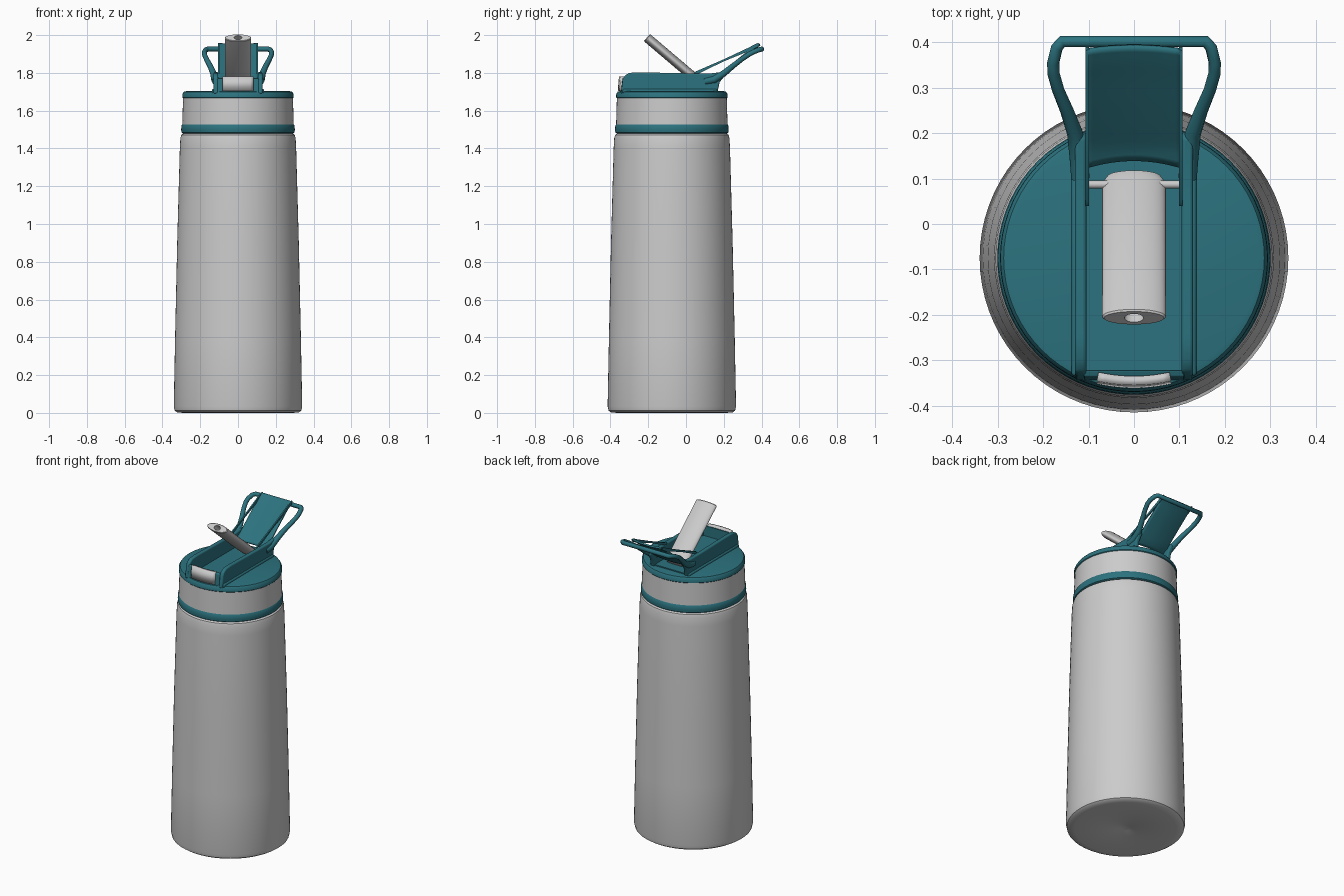
import bpy, bmesh, math
from mathutils import Vector, Matrix

if "Cube" in bpy.data.objects:
    bpy.data.objects.remove(bpy.data.objects["Cube"])

CY = -0.075  # bottle axis

teal = bpy.data.materials.new("teal")
teal.diffuse_color = (0.025, 0.17, 0.21, 1)
teal.use_nodes = True
teal.node_tree.nodes["Principled BSDF"].inputs["Base Color"].default_value = teal.diffuse_color


def finish(name, bm, mat=None, bevel=0, angle=35):
    bmesh.ops.recalc_face_normals(bm, faces=bm.faces)
    me = bpy.data.meshes.new(name)
    bm.to_mesh(me)
    bm.free()
    ob = bpy.data.objects.new(name, me)
    bpy.context.collection.objects.link(ob)
    if mat:
        me.materials.append(mat)
    if bevel:
        b = ob.modifiers.new("bevel", 'BEVEL')
        b.width, b.segments, b.limit_method = bevel, 3, 'ANGLE'
    bpy.ops.object.select_all(action='DESELECT')
    bpy.context.view_layer.objects.active = ob
    ob.select_set(True)
    bpy.ops.object.shade_smooth_by_angle(angle=math.radians(angle))
    return ob


def lathe(name, profile, mat=None, n=72):
    bm = bmesh.new()
    vs = [bm.verts.new((r, CY, z)) for r, z in profile]
    es = [bm.edges.new(p) for p in zip(vs, vs[1:])]
    bmesh.ops.spin(bm, geom=vs + es, cent=(0, CY, 0), axis=(0, 0, 1),
                   angle=2 * math.pi, steps=n)
    bmesh.ops.remove_doubles(bm, verts=bm.verts, dist=1e-5)
    return finish(name, bm, mat)


def extrude_x(name, yz, x0, x1, mat=None, bevel=0):
    bm = bmesh.new()
    f = bm.faces.new([bm.verts.new((x0, y, z)) for y, z in yz])
    g = bmesh.ops.extrude_face_region(bm, geom=[f])['geom']
    bmesh.ops.translate(bm, vec=(x1 - x0, 0, 0),
                        verts=[v for v in g if isinstance(v, bmesh.types.BMVert)])
    return finish(name, bm, mat, bevel)


def tube(name, pts, depth, mat=None, kind='POLY'):
    cu = bpy.data.curves.new(name, 'CURVE')
    cu.dimensions, cu.bevel_depth, cu.bevel_resolution = '3D', depth, 3
    cu.use_fill_caps = True
    sp = cu.splines.new(kind)
    sp.points.add(len(pts) - 1)
    for p, (x, y, z, r) in zip(sp.points, pts):
        p.co, p.radius = (x, y, z, 1), r
    ob = bpy.data.objects.new(name, cu)
    bpy.context.collection.objects.link(ob)
    if mat:
        cu.materials.append(mat)
    bpy.ops.object.select_all(action='DESELECT')
    bpy.context.view_layer.objects.active = ob
    ob.select_set(True)
    bpy.ops.object.convert(target='MESH')
    bpy.ops.object.shade_smooth_by_angle(angle=math.radians(50))
    return ob


# bottle body, neck band and lid rings
lathe("body", [(0, 0.008), (0.03, 0.008), (0.04, 0.004), (0.29, 0), (0.322, 0.003), (0.335, 0.012),
               (0.34, 0.035), (0.333, 0.4), (0.322, 0.9), (0.308, 1.4),
               (0.305, 1.455), (0.300, 1.472), (0.288, 1.48), (0, 1.48)])
lathe("lower_ring", [(0, 1.478), (0.29, 1.478), (0.299, 1.484), (0.301, 1.5),
                     (0.299, 1.522), (0.293, 1.53), (0, 1.53)], teal)
lathe("neck_band", [(0, 1.525), (0.295, 1.525), (0.291, 1.668), (0, 1.668)])
lathe("lid_cap", [(0, 1.664), (0.289, 1.664), (0.295, 1.67), (0.294, 1.69),
                  (0.287, 1.7), (0.275, 1.703), (0, 1.706)], teal)

# raised housing: two side rails, front wall, floor
rail = [(-0.345, 1.69), (-0.335, 1.765), (-0.325, 1.785), (-0.3, 1.8), (-0.25, 1.803),
        (-0.1, 1.8), (0.05, 1.797), (0.13, 1.797), (0.19, 1.805), (0.205, 1.785),
        (0.178, 1.75), (0.165, 1.69)]
for s, side in ((-1, "left"), (1, "right")):
    extrude_x(side + "_rail", rail, s * 0.105, s * 0.13, teal, 0.007)
    extrude_x(side + "_rail_foot", [(-0.335, 1.69), (-0.335, 1.715), (0.165, 1.715), (0.165, 1.69)],
              s * 0.11, s * 0.138, teal, 0.008)
extrude_x("front_wall", [(-0.345, 1.69), (-0.336, 1.77), (-0.322, 1.775), (-0.322, 1.69)],
          -0.11, 0.11, teal, 0.003)
extrude_x("channel_floor", [(-0.33, 1.69), (-0.33, 1.71), (0.16, 1.71), (0.16, 1.69)],
          -0.11, 0.11, teal)

# front catch, slightly curved
bm = bmesh.new()
bmesh.ops.create_grid(bm, x_segments=10, y_segments=1, size=1)
for v in bm.verts:
    x, t = v.co.x, v.co.y
    v.co = (0.08 * x, -0.351 + 0.009 * x * x + 0.006 * (t + 1) / 2, 1.743 + 0.038 * t)
catch = finish("front_catch", bm)
so = catch.modifiers.new("thickness", 'SOLIDIFY')
so.thickness, so.offset = 0.02, 0

# flattened drinking straw with a bore
top, bottom = Vector((0, -0.207, 1.987)), Vector((0, 0.105, 1.722))
axis = (top - bottom).normalized()
side = Vector((1, 0, 0))
up = axis.cross(side)
bm = bmesh.new()
n = 40
rings = []
for c, a, b in ((bottom + axis * 0.2, 0.02, 0.013), (top, 0.021, 0.014), (top, 0.066, 0.022),
                (top - axis * 0.004, 0.07, 0.025), (bottom + axis * 0.02, 0.07, 0.025),
                (bottom, 0.058, 0.02)):
    rings.append([bm.verts.new(c + side * a * math.cos(2 * math.pi * i / n)
                               + up * b * math.sin(2 * math.pi * i / n)) for i in range(n)])
for r, q in zip(rings, rings[1:]):
    for i in range(n):
        bm.faces.new((r[i], r[(i + 1) % n], q[(i + 1) % n], q[i]))
bm.faces.new(rings[0])
bm.faces.new(rings[-1])
finish("straw", bm)

# straw pivot pin
tube("pivot_pin", [(-0.11, 0.087, 1.745, 1), (0.11, 0.087, 1.745, 1)], 0.009)

# carry loop
half = [(0.118, 0.1, 1.755, 1.5), (0.122, 0.15, 1.765, 1.5), (0.13, 0.2, 1.797, 1.3),
        (0.148, 0.25, 1.838, 1.1), (0.167, 0.295, 1.872, 1), (0.177, 0.33, 1.896, 1),
        (0.178, 0.355, 1.91, 1), (0.17, 0.388, 1.923, 1), (0.158, 0.402, 1.926, 1)]
loop = half + [(-x, y, z, r) for x, y, z, r in reversed(half)]
tube("carry_loop", loop, 0.0135, teal)

# flip cover: curved panel with an arched cut-out at its foot
path = [(0.125, 1.742), (0.17, 1.77), (0.22, 1.812), (0.27, 1.853),
        (0.32, 1.893), (0.36, 1.926), (0.392, 1.95)]


def on_path(t):
    k = min(int(t * (len(path) - 1)), len(path) - 2)
    f = t * (len(path) - 1) - k
    return [a + (b - a) * f for a, b in zip(path[k], path[k + 1])]


bm = bmesh.new()
bmesh.ops.create_grid(bm, x_segments=16, y_segments=18, size=1)
for v in bm.verts:
    x, t = v.co.x, (v.co.y + 1) / 2
    t0 = 0.06 * (1 - x * x)
    y, z = on_path(t0 + (1 - t0) * t)
    v.co = (0.105 * x, y - 0.008 * x * x * t, z + 0.012 * x * x * (1 - 0.6 * t))
cover = finish("flip_cover", bm, teal)
so = cover.modifiers.new("thickness", 'SOLIDIFY')
so.thickness, so.offset = 0.01, 0

# thin side edges of the cover, running down to the rails
for s, name in ((-1, "left"), (1, "right")):
    extrude_x(name + "_cover_edge",
              [(0.04, 1.795), (0.05, 1.807), (0.2, 1.872), (0.33, 1.933), (0.372, 1.955),
               (0.39, 1.957), (0.385, 1.94), (0.35, 1.922), (0.2, 1.861), (0.07, 1.798)],
              s * 0.099, s * 0.107, teal)
